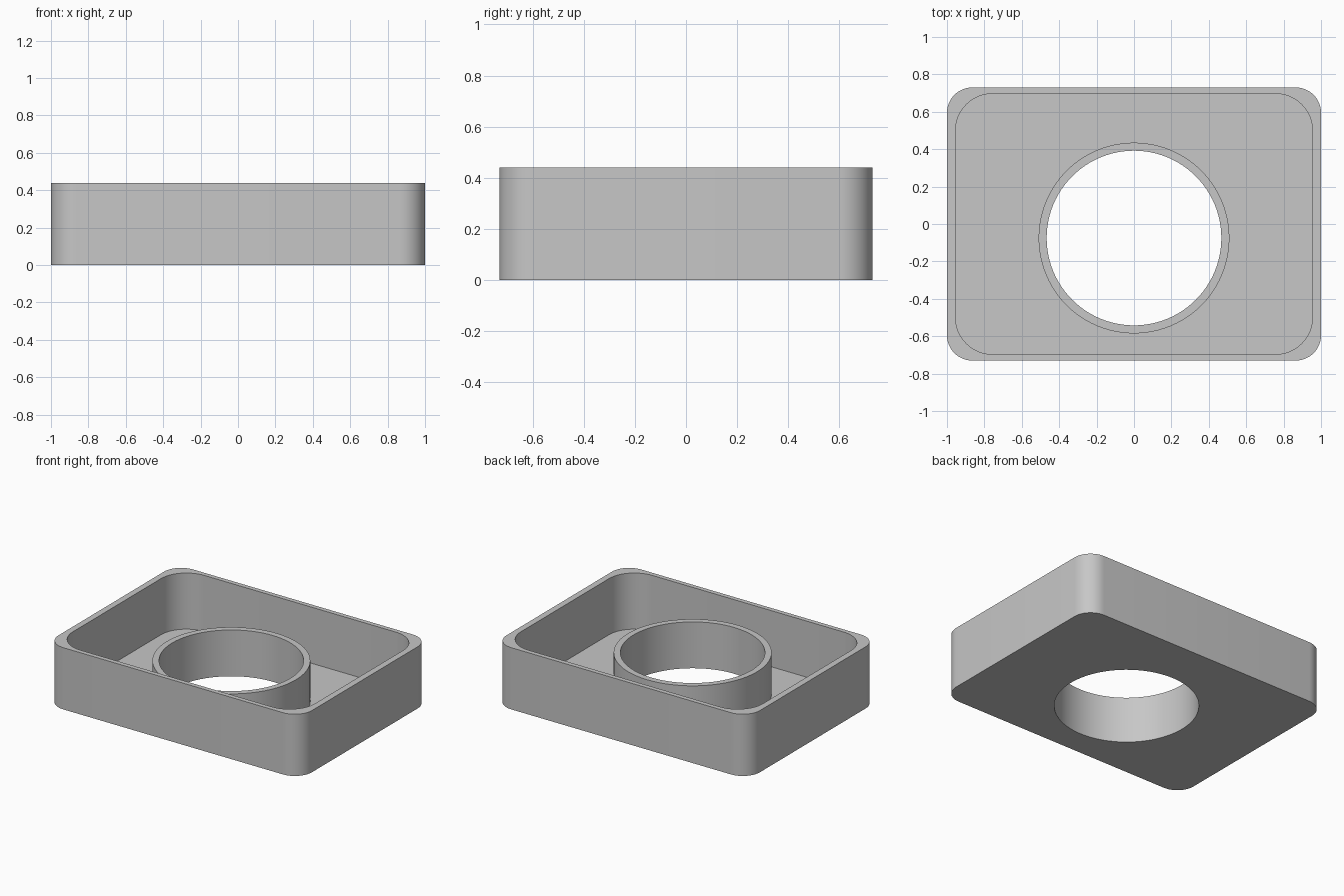
import bpy
import bmesh
from math import cos, sin, pi, radians

if "Cube" in bpy.data.objects:
    bpy.data.objects.remove(bpy.data.objects["Cube"], do_unlink=True)

HEIGHT, FLOOR, RING_TOP = 0.44, 0.04, 0.33
RING_Y, RING_OUTER, RING_INNER = -0.075, 0.51, 0.467

grey = bpy.data.materials.new("light grey")
grey.use_nodes = True
colour = (0.57, 0.57, 0.57, 1)
grey.diffuse_color = colour
grey.node_tree.nodes["Principled BSDF"].inputs["Base Color"].default_value = colour


def rounded_outline(half_x, half_y, radius, steps=12):
    """Counter-clockwise rectangle with rounded corners."""
    points = []
    for corner, (sx, sy) in enumerate([(1, 1), (-1, 1), (-1, -1), (1, -1)]):
        for i in range(steps + 1):
            a = (corner + i / steps) * pi / 2
            points.append((sx * (half_x - radius) + radius * cos(a),
                           sy * (half_y - radius) + radius * sin(a)))
    return points


def circle_outline(radius, steps=96):
    return [(radius * cos(2 * pi * i / steps), RING_Y + radius * sin(2 * pi * i / steps))
            for i in range(steps)]


def prism(name, outline, bottom, top):
    """Solid made by raising an outline from bottom to top."""
    bm = bmesh.new()
    face = bm.faces.new([bm.verts.new((x, y, bottom)) for x, y in outline])
    raised = bmesh.ops.extrude_face_region(bm, geom=[face])["geom"]
    bmesh.ops.translate(bm, vec=(0, 0, top - bottom),
                        verts=[v for v in raised if isinstance(v, bmesh.types.BMVert)])
    bmesh.ops.recalc_face_normals(bm, faces=bm.faces)
    mesh = bpy.data.meshes.new(name)
    bm.to_mesh(mesh)
    bm.free()
    mesh.materials.append(grey)
    obj = bpy.data.objects.new(name, mesh)
    bpy.context.collection.objects.link(obj)
    return obj


def combine(target, other, operation):
    """Apply a boolean and discard the helper solid."""
    bpy.ops.object.select_all(action="DESELECT")
    bpy.context.view_layer.objects.active = target
    target.select_set(True)
    mod = target.modifiers.new(operation.lower(), "BOOLEAN")
    mod.operation, mod.solver, mod.object = operation, "EXACT", other
    bpy.ops.object.modifier_apply(modifier=mod.name)
    bpy.data.objects.remove(other, do_unlink=True)


# Open tray: block with a rounded pocket
tray = prism("tray", rounded_outline(1, 0.73, 0.135), 0, HEIGHT)
combine(tray, prism("pocket", rounded_outline(0.955, 0.697, 0.2), FLOOR, HEIGHT + 0.1),
        "DIFFERENCE")

# Collar standing on the floor, bored through the base
combine(tray, prism("collar", circle_outline(RING_OUTER), FLOOR / 2, RING_TOP), "UNION")
combine(tray, prism("bore", circle_outline(RING_INNER), -0.1, HEIGHT + 0.1), "DIFFERENCE")

bpy.ops.object.shade_smooth_by_angle(angle=radians(30))
